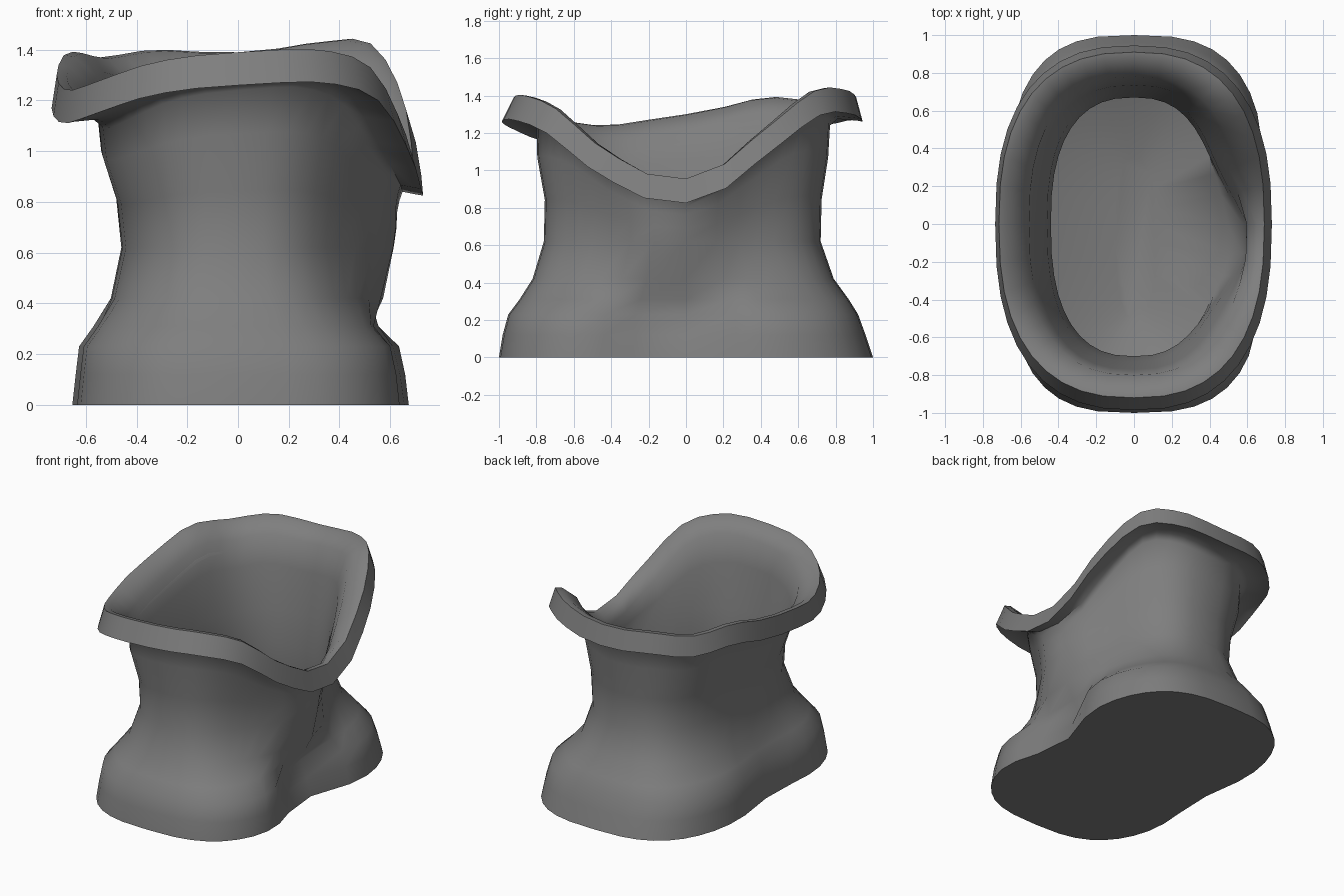
import bpy, bmesh
from math import sin, cos, pi, exp

if "Cube" in bpy.data.objects:
    bpy.data.objects.remove(bpy.data.objects["Cube"])

SEG = 40
WAIST = 0.62

# Lower edge height of the folded rim, every 22.5 degrees from front towards +x
RIM = [1.26, 1.27, 1.20, 0.975, 0.825, 1.09, 1.295, 1.30,
       1.26, 1.27, 1.24, 1.26, 1.17, 1.11, 1.15, 1.22]


def rim_height(t):
    """Periodic Catmull-Rom interpolation of the rim heights."""
    u = t / (2 * pi) * 16
    i = int(u)
    f = u - i
    a, b, c, d = (RIM[(i + k) % 16] for k in (-1, 0, 1, 2))
    return b + 0.5 * f * (c - a + f * (2*a - 5*b + 4*c - d + f * (3*(b - c) + d - a)))


def power(v, p):
    return (abs(v) ** p) * (1 if v >= 0 else -1)


def ring(bm, level, xl, xr, yf, yb, pl=0, pr=0, p=0.8, w=0.3):
    """Rounded ring; level is ('z', height), ('f', waist-to-rim share) or ('r', above rim edge).
    pl / pr pinch the left / right flank inward (negative bulges it)."""
    out = []
    kind, v = level
    for i in range(SEG):
        t = 2 * pi * i / SEG
        s, c = power(sin(t), p), power(cos(t), p)
        y = -c * (yf if c > 0 else yb)
        x = s * (xr if s > 0 else xl)
        dent = exp(-((y + 0.09) / w) ** 2)
        x -= dent * (pr if s > 0 else -pl)
        h = rim_height(t)
        z = {'z': v, 'f': WAIST + (h - WAIST) * v, 'r': h + v}[kind]
        out.append(bm.verts.new((x, y, z)))
    return out


bm = bmesh.new()
rings = [
    # flared foot with pinched flanks
    ring(bm, ('z', 0.0), .68, .71, 1.0, 1.0, .07, .16, .68, .34),
    ring(bm, ('z', .12), .665, .695, .98, .96, .07, .18, .68, .32),
    ring(bm, ('z', .23), .65, .67, .95, .92, .07, .21, .68),
    ring(bm, ('z', .31), .59, .58, .89, .87, .05, .07, .7),
    ring(bm, ('z', .42), .51, .49, .82, .79, .01, -.09, .74),
    # waist and neck
    ring(bm, ('z', WAIST), .46, .44, .76, .72, 0, -.19),
    ring(bm, ('f', .35), .48, .455, .755, .725, 0, -.185),
    ring(bm, ('f', .7), .54, .50, .795, .76, 0, -.14),
    ring(bm, ('r', -.02), .555, .545, .80, .77, 0, -.10),
    # curve out to the folded rim
    ring(bm, ('r', .015), .60, .585, .85, .81, 0, -.07),
    ring(bm, ('r', .005), .71, .70, .96, .92),
    # folded rim band
    ring(bm, ('r', 0), .735, .73, .985, .945),
    ring(bm, ('r', .13), .715, .69, .92, .91),
    ring(bm, ('r', .125), .675, .65, .885, .87),
    # inner wall
    ring(bm, ('r', .05), .58, .56, .80, .78, 0, -.04),
    ring(bm, ('f', .8), .53, .50, .77, .735, 0, -.11),
    ring(bm, ('f', .35), .46, .435, .73, .70, 0, -.17),
    ring(bm, ('z', WAIST), .44, .42, .70, .67, 0, -.17),
    ring(bm, ('z', .45), .45, .43, .71, .68, 0, -.07),
    ring(bm, ('z', .33), .10, .12, .50, .35),
]
for a, b in zip(rings, rings[1:]):
    for i in range(SEG):
        j = (i + 1) % SEG
        bm.faces.new((a[i], a[j], b[j], b[i]))
# flat underside and inner floor
bm.faces.new(rings[0][::-1])
bm.faces.new(rings[-1])
bmesh.ops.recalc_face_normals(bm, faces=bm.faces)

mesh = bpy.data.meshes.new("pinched_collar_vessel")
bm.to_mesh(mesh)
bm.free()
mat = bpy.data.materials.new("dark_grey")
mat.diffuse_color = (.21, .21, .21, 1)
mat.use_nodes = True
mat.node_tree.nodes["Principled BSDF"].inputs["Base Color"].default_value = mat.diffuse_color
mesh.materials.append(mat)
obj = bpy.data.objects.new("pinched_collar_vessel", mesh)
bpy.context.collection.objects.link(obj)
bpy.context.view_layer.objects.active = obj
obj.select_set(True)
bpy.ops.object.shade_smooth_by_angle(angle=1.1)
